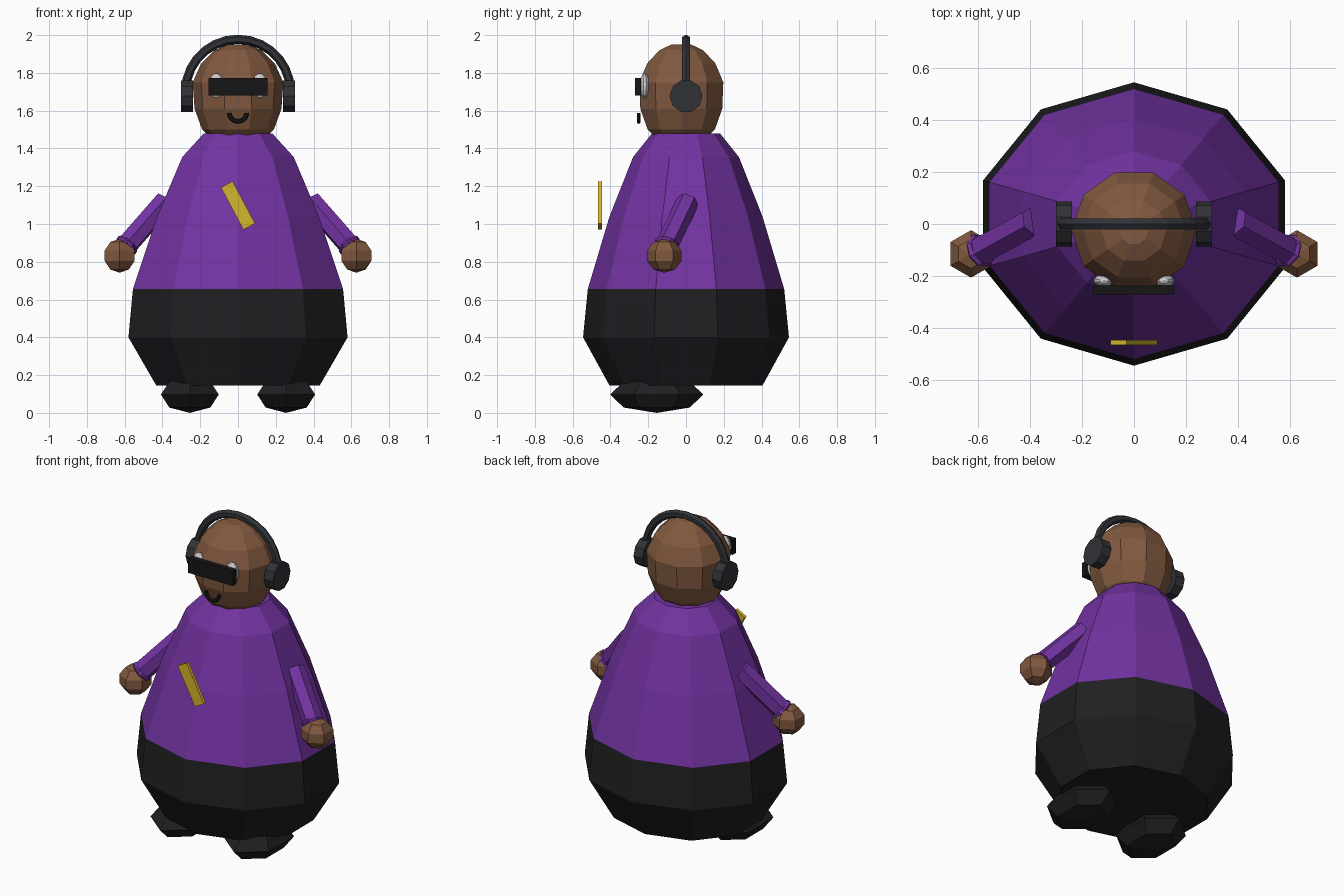
import bpy, bmesh
from math import pi, sin, cos, radians
from mathutils import Vector

if "Cube" in bpy.data.objects:
    bpy.data.objects.remove(bpy.data.objects["Cube"])


def material(name, rgb):
    m = bpy.data.materials.new(name)
    m.diffuse_color = (*rgb, 1)
    m.use_nodes = True
    m.node_tree.nodes["Principled BSDF"].inputs["Base Color"].default_value = m.diffuse_color
    return m


PURPLE = material("purple_cloth", (0.17, 0.033, 0.36))
BROWN = material("brown_skin", (0.22, 0.10, 0.05))
BLACK = material("black_cloth", (0.014, 0.014, 0.016))
GREY = material("dark_plastic", (0.03, 0.032, 0.038))
LENS = material("dark_lens", (0.008, 0.008, 0.008))
WHITE = material("eye_white", (0.8, 0.8, 0.78))
GOLD = material("yellow", (0.65, 0.46, 0.025))


def finish(ob, name, mat):
    ob.name = name
    ob.data.materials.append(mat)
    return ob


def skin_rings(name, rings, mat):
    """Join a list of equal-length point rings with quads and cap both ends."""
    bm = bmesh.new()
    loops = [[bm.verts.new(p) for p in ring] for ring in rings]
    n = len(loops[0])
    for a, b in zip(loops, loops[1:]):
        for i in range(n):
            j = (i + 1) % n
            bm.faces.new((a[i], a[j], b[j], b[i]))
    bm.faces.new(loops[0][::-1])
    bm.faces.new(loops[-1])
    bmesh.ops.recalc_face_normals(bm, faces=bm.faces)
    me = bpy.data.meshes.new(name)
    bm.to_mesh(me)
    bm.free()
    ob = bpy.data.objects.new(name, me)
    bpy.context.collection.objects.link(ob)
    return finish(ob, name, mat)


def lathe(name, profile, mat, phase, cy=0, n=10):
    """profile rows: z, x radius, y radius"""
    ang = [phase + 2 * pi * i / n for i in range(n)]
    return skin_rings(name, [[(rx * cos(a), cy + ry * sin(a), z) for a in ang]
                             for z, rx, ry in profile], mat)


def arc_tube(name, c, R, r, start, end, steps, sides, mat):
    """Tube along an arc in the xz plane."""
    rings = []
    for s in range(steps + 1):
        t = start + (end - start) * s / steps
        ring = []
        for k in range(sides):
            u = 2 * pi * k / sides
            d = R + r * cos(u)
            ring.append((c[0] + d * cos(t), c[1] + r * sin(u), c[2] + d * sin(t)))
        rings.append(ring)
    return skin_rings(name, rings, mat)


def ball(name, loc, size, seg, rings, mat):
    bpy.ops.mesh.primitive_uv_sphere_add(segments=seg, ring_count=rings, radius=1, location=loc)
    bpy.context.object.scale = size
    return finish(bpy.context.object, name, mat)


def box(name, loc, size, mat, rot=(0, 0, 0)):
    bpy.ops.mesh.primitive_cube_add(size=1, location=loc, rotation=rot)
    bpy.context.object.scale = size
    return finish(bpy.context.object, name, mat)


# Body: ten-sided trousers and jumper
lathe("trousers", [(0.145, 0.455, 0.405), (0.40, 0.61, 0.545), (0.655, 0.585, 0.52)], BLACK, pi / 2)
lathe("jumper", [(0.655, 0.585, 0.52), (1.04, 0.45, 0.405), (1.355, 0.31, 0.28),
                 (1.48, 0.19, 0.18)], PURPLE, pi / 2)

# Head
lathe("head", [(1.45, 0.14, 0.135), (1.50, 0.19, 0.187), (1.61, 0.23, 0.228), (1.75, 0.24, 0.234),
               (1.85, 0.195, 0.19), (1.92, 0.125, 0.122), (1.95, 0.055, 0.055)], BROWN, 0, cy=-0.025)

# Face
box("glasses", (0, -0.254, 1.727), (0.31, 0.034, 0.093), LENS)
arc_tube("mouth", (0, -0.25, 1.588), 0.046, 0.012, pi, 2 * pi, 8, 6, LENS)

# Headphone band
arc_tube("headphone_band", (0, 0, 1.70), 0.278, 0.024, 0, pi, 14, 6, GREY)

# Yellow bar on the chest
box("chest_bar", (0, -0.456, 1.098), (0.07, 0.02, 0.253), GOLD, (0, radians(-28), 0))

# Paired parts
for side, s in (("left", -1), ("right", 1)):
    ball(side + "_eye", (s * 0.115, -0.218, 1.732), (0.042, 0.026, 0.066), 10, 8, WHITE)

    bpy.ops.mesh.primitive_cylinder_add(vertices=10, radius=0.087, depth=0.062,
                                        location=(s * 0.27, 0, 1.677), rotation=(0, pi / 2, 0))
    finish(bpy.context.object, side + "_ear_cup", GREY)

    a, b = Vector((s * 0.385, 0.01, 1.12)), Vector((s * 0.595, -0.105, 0.88))
    rot = (b - a).to_track_quat('Z', 'Y').to_euler()
    bpy.ops.mesh.primitive_cylinder_add(vertices=6, radius=0.06, depth=(b - a).length,
                                        location=(a + b) / 2, rotation=rot)
    finish(bpy.context.object, side + "_arm", PURPLE)
    bpy.ops.mesh.primitive_torus_add(major_segments=8, minor_segments=5, major_radius=0.055,
                                     minor_radius=0.014, location=a.lerp(b, 0.97), rotation=rot)
    finish(bpy.context.object, side + "_cuff", PURPLE)

    ball(side + "_hand", (s * 0.627, -0.115, 0.832), (0.096, 0.096, 0.09), 6, 5, BROWN)
    ball(side + "_foot", (s * 0.255, -0.155, 0.097), (0.177, 0.247, 0.097), 6, 4, BLACK)
